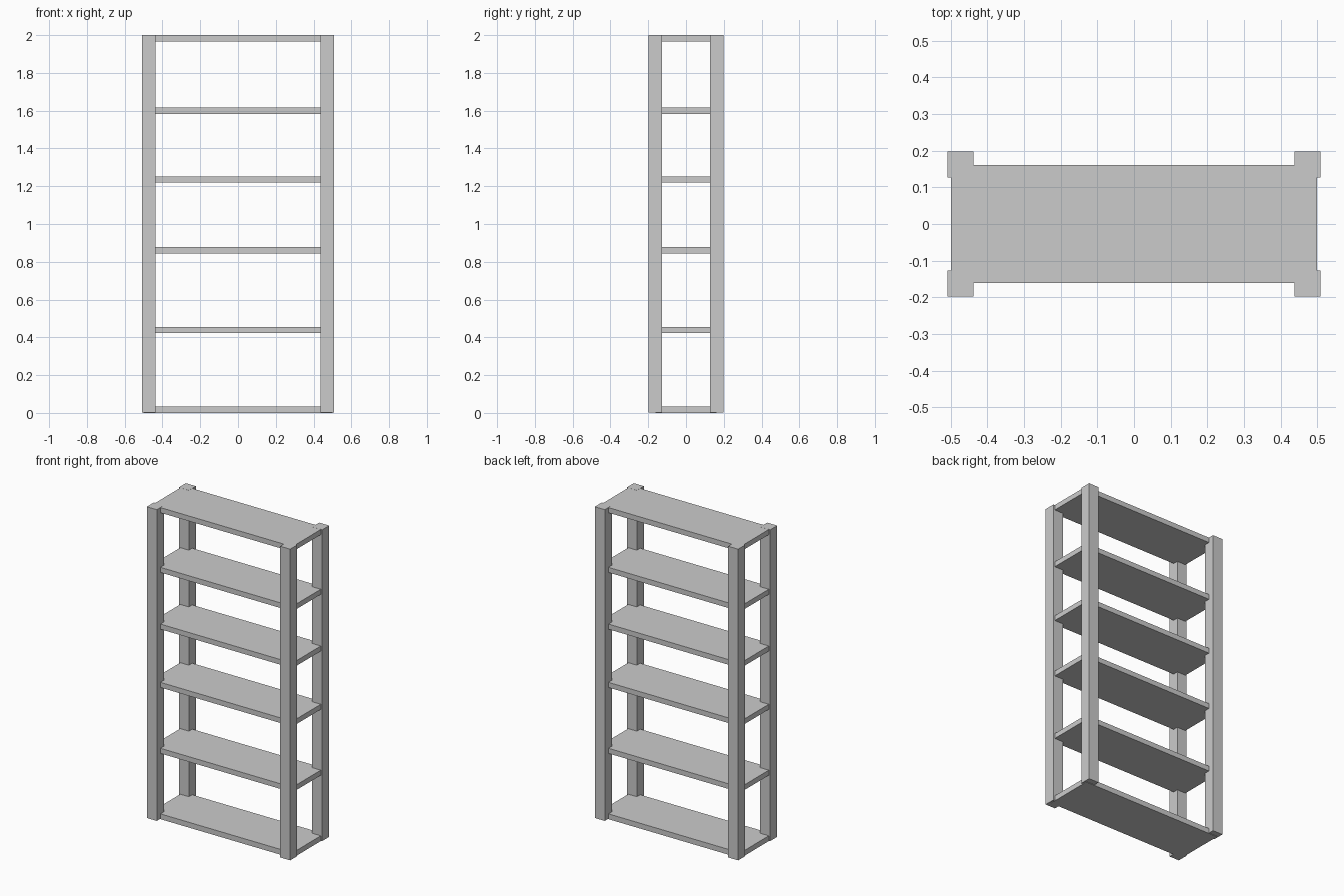
import bpy

if "Cube" in bpy.data.objects:
    bpy.data.objects.remove(bpy.data.objects["Cube"])


def box(name, x0, x1, y0, y1, z0, z1):
    bpy.ops.mesh.primitive_cube_add(
        size=1, location=((x0 + x1) / 2, (y0 + y1) / 2, (z0 + z1) / 2))
    ob = bpy.context.object
    ob.name = name
    ob.scale = (x1 - x0, y1 - y0, z1 - z0)
    bpy.ops.object.transform_apply(location=False, rotation=False, scale=True)
    return ob


# Four square corner posts
POST = 0.071
for side, sx in (("left", -1), ("right", 1)):
    for end, sy in (("front", -1), ("back", 1)):
        cx, cy = sx * 0.4735, sy * 0.1625
        box(f"{end}_{side}_post", cx - POST / 2, cx + POST / 2,
            cy - POST / 2, cy + POST / 2, 0.003, 2.0)

# Six shelf boards whose corners are let into the posts
for i, top in enumerate((0.034, 0.455, 0.878, 1.252, 1.616, 1.9995)):
    box(f"shelf_{i + 1}", -0.499, 0.499, -0.161, 0.161, top - 0.033 if i else 0.0, top)
